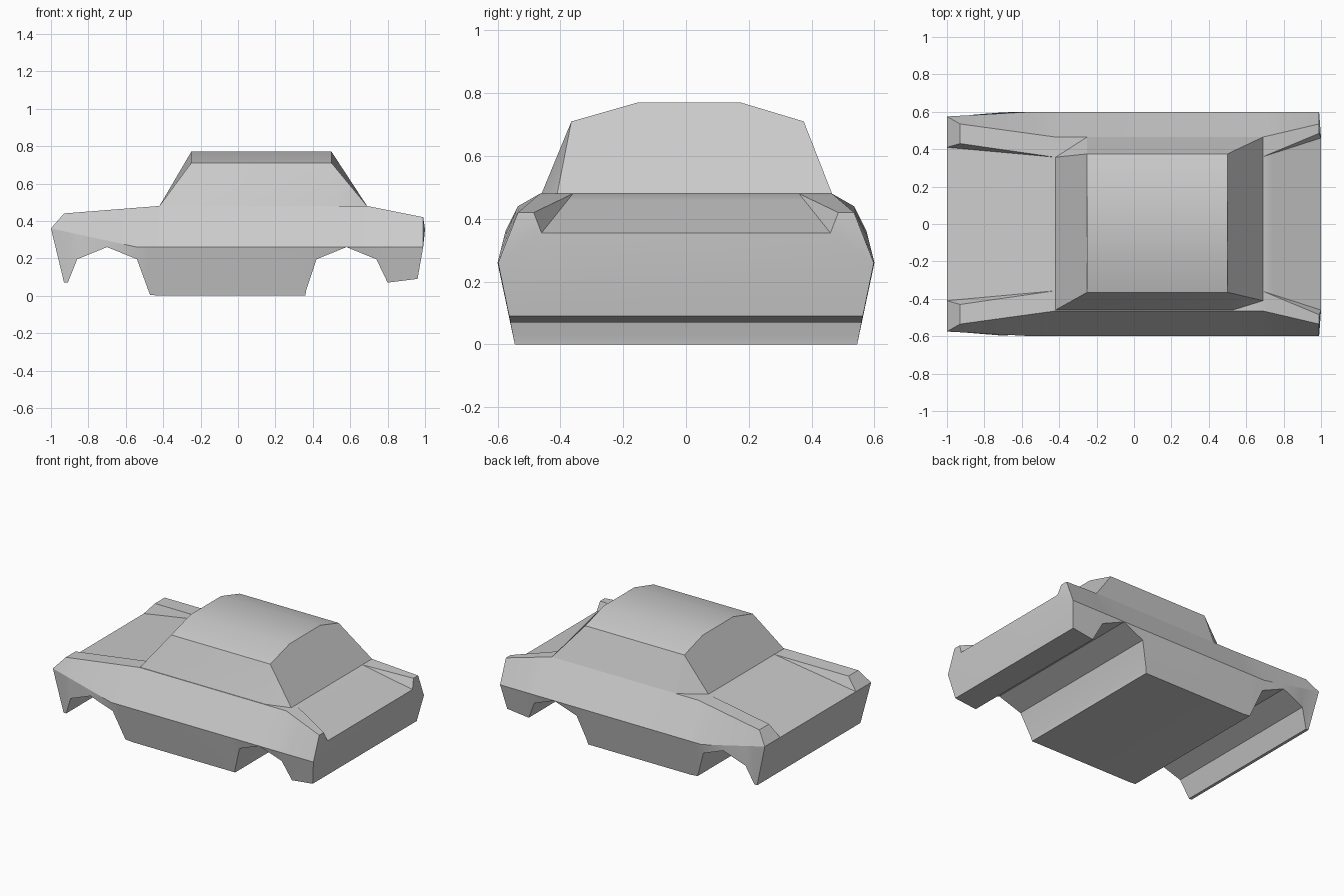
import bpy, bmesh, math

cube = bpy.data.objects.get("Cube")
if cube:
    bpy.data.objects.remove(cube)

paint = bpy.data.materials.new("light_grey_paint")
paint.use_nodes = True
GREY = (0.6, 0.6, 0.6, 1)
paint.diffuse_color = GREY
paint.node_tree.nodes["Principled BSDF"].inputs["Base Color"].default_value = GREY


def finish(name, bm):
    """Clean the mesh, turn it into an object, shade it and paint it."""
    bmesh.ops.remove_doubles(bm, verts=bm.verts, dist=0.001)
    bmesh.ops.recalc_face_normals(bm, faces=bm.faces)
    mesh = bpy.data.meshes.new(name)
    bm.to_mesh(mesh)
    bm.free()
    mesh.materials.append(paint)
    obj = bpy.data.objects.new(name, mesh)
    bpy.context.collection.objects.link(obj)
    bpy.ops.object.select_all(action='DESELECT')
    obj.select_set(True)
    bpy.context.view_layer.objects.active = obj
    bpy.ops.object.shade_smooth_by_angle(angle=math.radians(25))
    return obj


def along(rail, x):
    """Point of a polyline rail at lengthwise position x."""
    for a, b in zip(rail, rail[1:]):
        if x <= b[0]:
            break
    t = min(max((x - a[0]) / (b[0] - a[0]), 0), 1)
    return tuple(p + (q - p) * t for p, q in zip(a, b))


# Lengthwise rails of one side: belt line, fender shoulder, fender lip, deck
belt = [(-1, .575, .36), (-.54, .6, .26), (.99, .598, .26)]
shoulder = [(-.93, .535, .44), (-.42, .465, .48), (.69, .465, .48), (.99, .535, .42)]
lip = [(-.93, .43, .44), (-.42, .357, .48), (.69, .36, .48), (.99, .485, .42)]
deck = [(-1, .41, .36), (-.42, .357, .48), (.69, .36, .48), (1, .46, .355)]
rails = (belt, shoulder, lip, deck)

# Underside outline with both wheel arches
under = [(-.93, .07), (-.91, .07), (-.86, .195), (-.7, .26), (-.54, .195),
         (-.48, .03), (-.47, .005), (-.42, 0), (.36, 0), (.365, .03), (.42, .195),
         (.58, .26), (.69, .215), (.74, .195), (.8, .07), (.96, .09)]

# Body shell: closed section rings lofted along the length
bm = bmesh.new()
rings = []
for i, (x, z) in enumerate(under):
    top_x = -1 if i == 0 else 1 if i == len(under) - 1 else x
    half = [(x, .545 + .2 * z, z)] + [along(r, top_x) for r in rails]
    other = [(px, -py, pz) for px, py, pz in reversed(half)]
    rings.append([bm.verts.new(p) for p in half + other])
for a, b in zip(rings, rings[1:]):
    for k in range(len(a)):
        j = (k + 1) % len(a)
        bm.faces.new((a[k], a[j], b[j], b[k]))
# End panels with the raised fender tips
for ring in (rings[0], rings[-1]):
    bm.faces.new(ring[1:5])
    bm.faces.new(ring[5:9])
    bm.faces.new((ring[0], ring[1], ring[4], ring[5], ring[8], ring[9]))
finish("body_shell", bm)

# Cabin: arched roof with raked windscreens and sloping sides
bm = bmesh.new()
section = [(-.365, .71), (-.155, .77), (.175, .77), (.375, .71)]
front, back = [[bm.verts.new((x, y, z)) for y, z in section] for x in (-.25, .5)]
base = [bm.verts.new((x, y, .48)) for x, y in
        ((-.42, -.46), (.53, -.46), (.69, -.41), (.69, .465), (-.25, .465), (-.42, .357))]
for k in range(3):
    bm.faces.new((front[k], front[k + 1], back[k + 1], back[k]))
bm.faces.new((base[0], base[5], *reversed(front)))
bm.faces.new((base[2], base[3], *reversed(back)))
bm.faces.new((base[0], base[1], back[0], front[0]))
bm.faces.new((base[1], base[2], back[0]))
bm.faces.new((base[3], base[4], front[3], back[3]))
bm.faces.new((base[4], base[5], front[3]))
bm.faces.new(base)
finish("cabin", bm)
